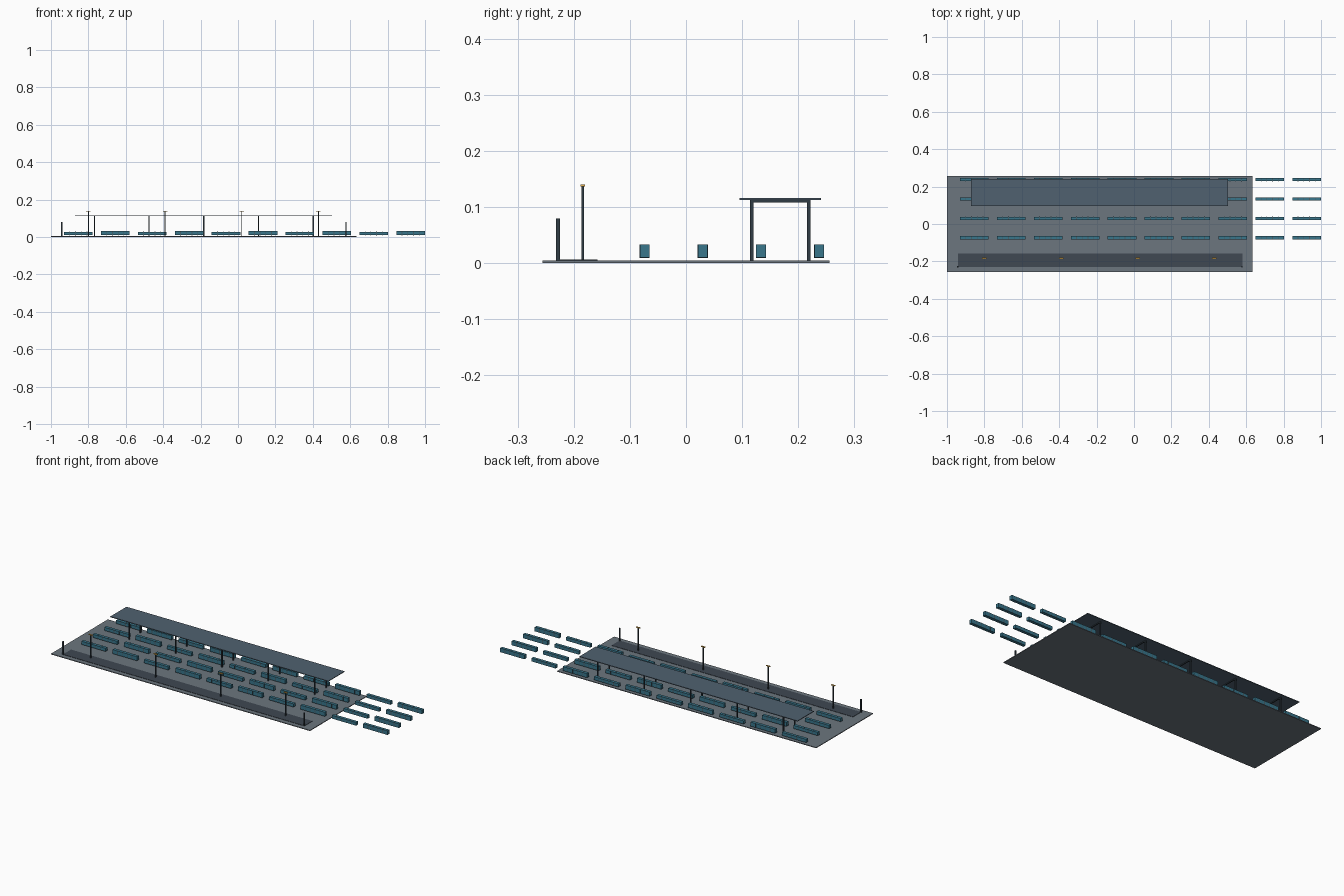
import bpy, bmesh
from mathutils import Matrix, Vector

if "Cube" in bpy.data.objects:
    bpy.data.objects.remove(bpy.data.objects["Cube"])


def material(name, rgb):
    m = bpy.data.materials.new(name)
    m.diffuse_color = (*rgb, 1)
    m.use_nodes = True
    m.node_tree.nodes["Principled BSDF"].inputs["Base Color"].default_value = m.diffuse_color
    return m


CONCRETE = material("concrete", (0.15, 0.18, 0.21))
ASPHALT = material("asphalt", (0.05, 0.065, 0.085))
STEEL = material("dark_steel", (0.03, 0.045, 0.06))
ROOF = material("roof_metal", (0.08, 0.12, 0.16))
TEAL = material("teal_paint", (0.04, 0.18, 0.26))
RIB = material("rib_paint", (0.06, 0.12, 0.15))
AMBER = material("amber_light", (0.8, 0.45, 0.08))


def boxes(name, items, mat):
    """One object from boxes given as (x0, x1, y0, y1, z0, z1)."""
    bm = bmesh.new()
    for x0, x1, y0, y1, z0, z1 in items:
        mid = Vector(((x0 + x1) / 2, (y0 + y1) / 2, (z0 + z1) / 2))
        size = Matrix.Diagonal((x1 - x0, y1 - y0, z1 - z0, 1))
        bmesh.ops.create_cube(bm, size=1, matrix=Matrix.Translation(mid) @ size)
    me = bpy.data.meshes.new(name)
    bm.to_mesh(me)
    bm.free()
    me.materials.append(mat)
    ob = bpy.data.objects.new(name, me)
    bpy.context.collection.objects.link(ob)
    return ob


def post(x, y, w, z0, z1):
    return (x - w / 2, x + w / 2, y - w / 2, y + w / 2, z0, z1)


# Yard slab and front lane
boxes("yard_slab", [(-1, 0.633, -0.256, 0.256, 0, 0.0042)], CONCRETE)
boxes("front_lane", [(-0.942, 0.58, -0.23, -0.158, 0.004, 0.006)], ASPHALT)

# Gate posts at both ends of the lane
boxes("gate_posts", [post(x, -0.228, 0.007, 0.004, 0.079) for x in (-0.943, 0.577)], STEEL)

# Lamp posts with amber heads
lamp_x = [-0.8 + 0.41 * i for i in range(4)]
boxes("lamp_posts", [post(x, -0.184, 0.005, 0.004, 0.136) for x in lamp_x], STEEL)
boxes("lamp_heads", [(x - 0.012, x + 0.012, -0.188, -0.180, 0.136, 0.1395) for x in lamp_x], AMBER)

# Canopy: roof sheet, paired columns and cross beams
col_x = [-0.768 + 0.2925 * i for i in range(5)]
boxes("canopy_roof", [(-0.872, 0.503, 0.095, 0.241, 0.1125, 0.1162)], ROOF)
boxes("canopy_columns", [post(x, y, 0.006, 0.004, 0.112) for x in col_x for y in (0.117, 0.219)], STEEL)
boxes("canopy_beams", [(x - 0.003, x + 0.003, 0.114, 0.222, 0.108, 0.1125) for x in col_x], STEEL)

# Four rows of ten wagons, alternately low and tall, each with thin bands
L, W = 0.153, 0.0172
for r in range(4):
    y = -0.0738 + 0.1037 * r
    bodies, ribs = [], []
    for i in range(10):
        x = -0.93 + 0.1974 * i
        top = 0.033 if i % 2 else 0.028
        bodies.append((x, x + L, y - W / 2, y + W / 2, 0.0095, top))
        for k in range(1, 5):
            c = x + L * k / 5
            ribs.append((c - 0.002, c + 0.002, y - W / 2 - 0.0004, y + W / 2 + 0.0004,
                         0.0093, top + 0.0003))
    boxes(f"wagon_row_{r + 1}", bodies, TEAL)
    boxes(f"wagon_bands_{r + 1}", ribs, RIB)
